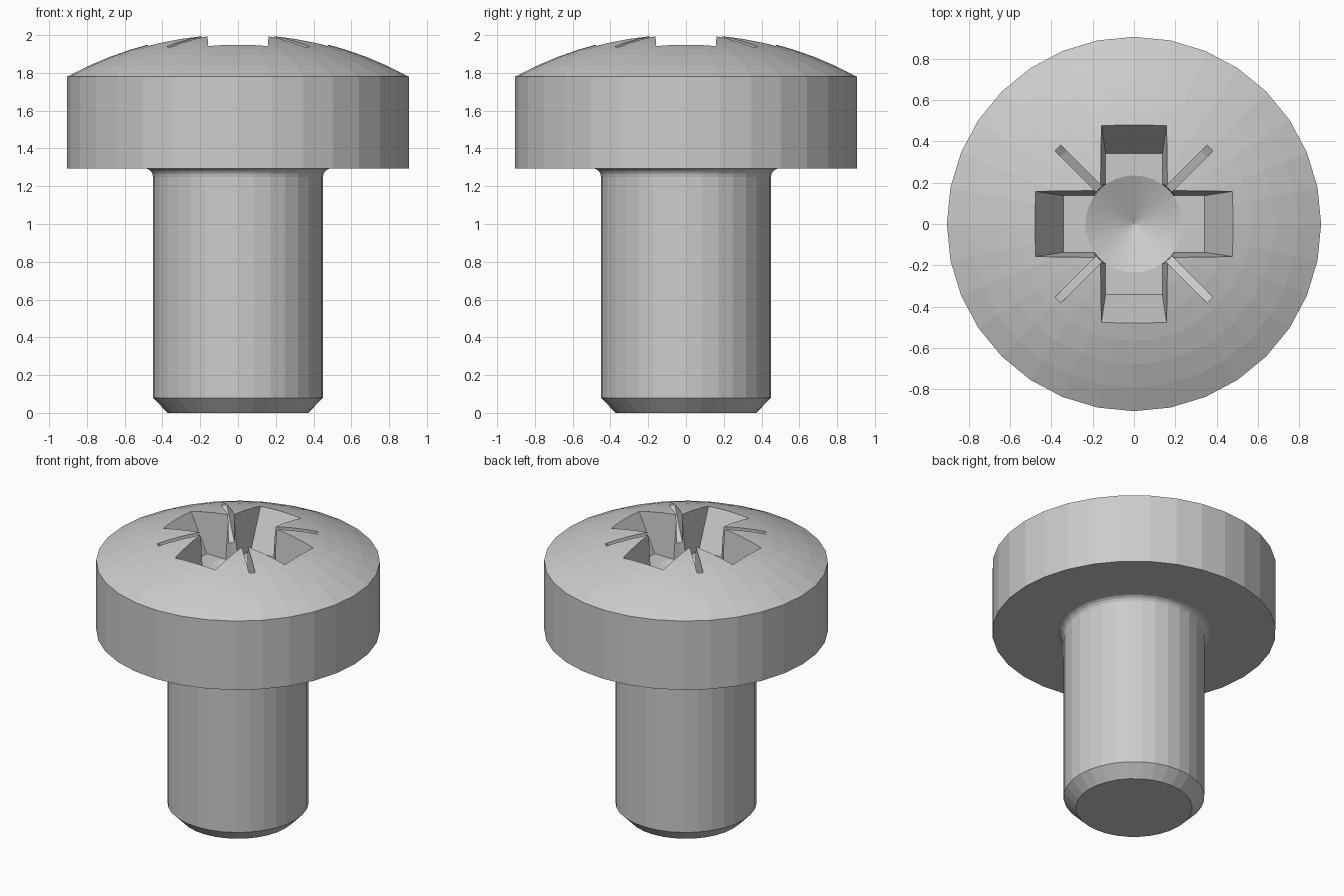
import bpy, bmesh, math
from mathutils import Matrix

if "Cube" in bpy.data.objects:
    bpy.data.objects.remove(bpy.data.objects["Cube"])

FLOOR = 1.69   # floor height of the cross recess
TOP = 2.1      # cutters reach above the dome


def finish(name, bm):
    bmesh.ops.remove_doubles(bm, verts=bm.verts, dist=1e-5)
    bmesh.ops.recalc_face_normals(bm, faces=bm.faces)
    me = bpy.data.meshes.new(name)
    bm.to_mesh(me)
    bm.free()
    ob = bpy.data.objects.new(name, me)
    bpy.context.collection.objects.link(ob)
    return ob


def lathe(name, profile, sides=32):
    """Revolve (radius, z) points around z; ends lie on the axis."""
    bm = bmesh.new()
    rings = []
    for r, z in profile:
        n = 1 if r == 0 else sides
        rings.append([bm.verts.new((r * math.cos(2 * math.pi * i / sides),
                                    r * math.sin(2 * math.pi * i / sides), z)) for i in range(n)])
    for a, b in zip(rings, rings[1:]):
        for i in range(sides):
            j = (i + 1) % sides
            quad = [a[i % len(a)], a[j % len(a)], b[j % len(b)], b[i % len(b)]]
            bm.faces.new(list(dict.fromkeys(quad)))
    return finish(name, bm)


def tapered_bar(name, angle):
    """One straight bar of the cross, narrower and shorter at the floor."""
    bm = bmesh.new()
    bmesh.ops.create_cube(bm, size=2)
    for v in bm.verts:
        up = v.co.z > 0
        v.co.x *= 0.56 if up else 0.34
        v.co.y *= 0.17 if up else 0.137
        v.co.z = TOP if up else FLOOR
    bmesh.ops.rotate(bm, verts=bm.verts, matrix=Matrix.Rotation(angle, 3, 'Z'))
    return finish(name, bm)


def diagonal_slots(name):
    """Four thin wedge slots between the arms."""
    bm = bmesh.new()
    outline = [(0.15, TOP), (0.55, TOP), (0.525, 1.94), (0.48, 1.91), (0.15, 1.76)]
    for k in range(4):
        f = bm.faces.new([bm.verts.new((r, -0.02, z)) for r, z in outline])
        side = bmesh.ops.extrude_face_region(bm, geom=[f])
        moved = [g for g in side['geom'] if isinstance(g, bmesh.types.BMVert)]
        bmesh.ops.translate(bm, verts=moved, vec=(0, 0.04, 0))
        bmesh.ops.rotate(bm, verts=list(f.verts) + moved,
                         matrix=Matrix.Rotation(math.radians(45 + 90 * k), 3, 'Z'))
    return finish(name, bm)


# Screw body: chamfered shank, fillet, cylindrical head, domed top
R, H, RIM = 0.905, 0.231, 1.78
sphere = (R * R + H * H) / (2 * H)
profile = [(0, 0), (0.372, 0), (0.45, 0.08), (0.45, 1.25)]
profile += [(0.495 - 0.045 * math.cos(t), 1.25 + 0.045 * math.sin(t))
            for t in (math.radians(a) for a in (22.5, 45, 67.5, 90))]
profile += [(R, 1.295)]
for i in range(8):
    r = R * (1 - i / 8)
    profile.append((r, RIM + H - sphere + math.sqrt(sphere ** 2 - r ** 2)))
profile.append((0, RIM + H))
screw = lathe("screw", profile)

# Cross recess: two bars, conical core and corner slots
cutters = [
    tapered_bar("recess_bar_x", 0),
    tapered_bar("recess_bar_y", math.pi / 2),
    lathe("recess_core", [(0, FLOOR - 0.11), (0.236, FLOOR + 0.0005), (0.25, TOP), (0, TOP)]),
    diagonal_slots("recess_slots"),
]
for c in cutters:
    m = screw.modifiers.new(c.name, 'BOOLEAN')
    m.operation = 'DIFFERENCE'
    m.solver = 'EXACT'
    m.object = c
    c.hide_render = True

# Bake the cuts and drop the cutters
dg = bpy.context.evaluated_depsgraph_get()
baked = bpy.data.meshes.new_from_object(screw.evaluated_get(dg))
screw.modifiers.clear()
screw.data = baked
for c in cutters:
    bpy.data.objects.remove(c)
